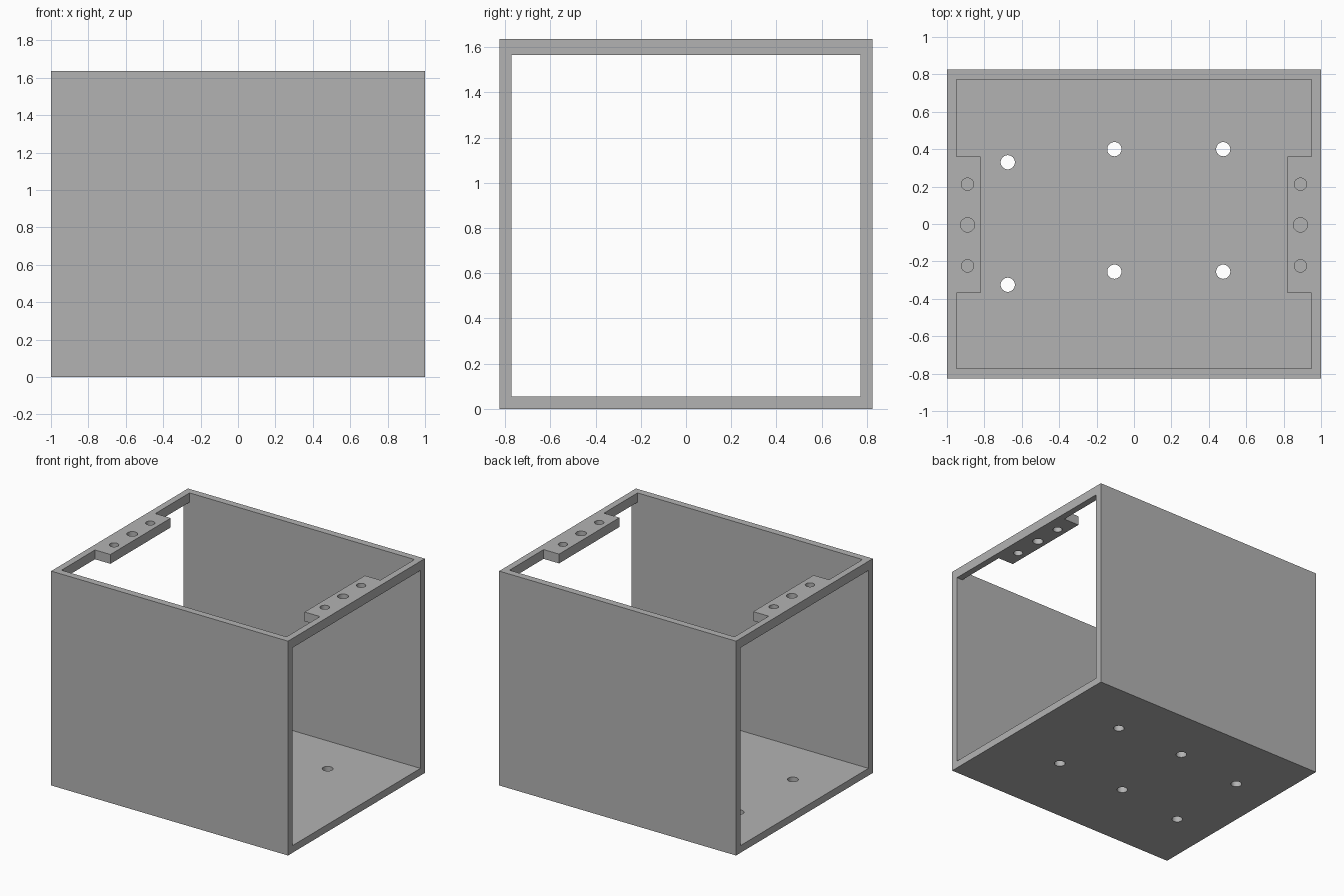
import bpy, bmesh, math
from mathutils import Matrix

cube = bpy.data.objects.get("Cube")
if cube:
    bpy.data.objects.remove(cube, do_unlink=True)

HALF_X, HALF_Y, HEIGHT = 1.0, 0.825, 1.636
INNER_Y, FLOOR, RAIL_Z = 0.772, 0.055, 1.565

grey = bpy.data.materials.new("plain grey")
grey.use_nodes = True
colour = (0.45, 0.45, 0.45, 1)
grey.diffuse_color = colour
grey.node_tree.nodes["Principled BSDF"].inputs["Base Color"].default_value = colour


def make_object(name, bm):
    bmesh.ops.recalc_face_normals(bm, faces=bm.faces[:])
    mesh = bpy.data.meshes.new(name)
    bm.to_mesh(mesh)
    bm.free()
    mesh.materials.append(grey)
    obj = bpy.data.objects.new(name, mesh)
    bpy.context.collection.objects.link(obj)
    return obj


def prism(name, outline, z0, z1):
    bm = bmesh.new()
    face = bm.faces.new([bm.verts.new((x, y, z0)) for x, y in outline])
    top = bmesh.ops.extrude_face_region(bm, geom=[face])["geom"]
    bmesh.ops.translate(bm, vec=(0, 0, z1 - z0),
                        verts=[v for v in top if isinstance(v, bmesh.types.BMVert)])
    return make_object(name, bm)


def rectangle(hx, hy):
    return [(-hx, -hy), (hx, -hy), (hx, hy), (-hx, hy)]


def drill(name, holes, z0, z1):
    bm = bmesh.new()
    for x, y, r in holes:
        bmesh.ops.create_cone(bm, cap_ends=True, segments=32, radius1=r, radius2=r,
                              depth=z1 - z0,
                              matrix=Matrix.Translation((x, y, (z0 + z1) / 2)))
    return make_object(name, bm)


# Solid block that becomes the open box
body = prism("box_shell", rectangle(HALF_X, HALF_Y), 0, HEIGHT)

# Passage from side to side, between floor and top rails
passage = prism("passage_cutter", rectangle(HALF_X + 0.2, INNER_Y), FLOOR, RAIL_Z)

# Top opening, leaving narrow rails with a mounting tab on each side
rail, tab, front, back = 0.95, 0.82, -0.368, 0.36
right = [(rail, -INNER_Y), (rail, front), (tab, front),
         (tab, back), (rail, back), (rail, INNER_Y)]
left = [(-x, y) for x, y in reversed(right)]
opening = prism("opening_cutter", right + left, RAIL_Z - 0.2, HEIGHT + 0.2)

# Screw holes in the floor and in the tabs
floor_holes = [(-0.675, 0.33, 0.038), (-0.675, -0.325, 0.038)]
floor_holes += [(x, y, 0.038) for x in (-0.105, 0.477) for y in (0.4, -0.255)]
tab_holes = [(side * 0.89, y, r) for side in (-1, 1)
             for y, r in ((0.213, 0.033), (-0.005, 0.038), (-0.224, 0.033))]
cutters = [passage, opening,
           drill("floor_drill", floor_holes, -0.1, 0.2),
           drill("tab_drill", tab_holes, RAIL_Z - 0.1, HEIGHT + 0.1)]

for cutter in cutters:
    cutter.hide_render = True
    mod = body.modifiers.new(cutter.name, "BOOLEAN")
    mod.operation = "DIFFERENCE"
    mod.solver = "EXACT"
    mod.object = cutter

# Bake the cuts, then drop the cutters
bpy.context.view_layer.update()
graph = bpy.context.evaluated_depsgraph_get()
baked = bpy.data.meshes.new_from_object(body.evaluated_get(graph))
body.modifiers.clear()
body.data = baked
for cutter in cutters:
    bpy.data.objects.remove(cutter, do_unlink=True)

# Merge leftover flat seams and smooth only the hole walls
bm = bmesh.new()
bm.from_mesh(baked)
bmesh.ops.remove_doubles(bm, verts=bm.verts[:], dist=0.0001)
bmesh.ops.dissolve_limit(bm, angle_limit=math.radians(1),
                         verts=bm.verts[:], edges=bm.edges[:])
bm.to_mesh(baked)
bm.free()
bpy.ops.object.select_all(action="DESELECT")
body.select_set(True)
bpy.context.view_layer.objects.active = body
bpy.ops.object.shade_smooth_by_angle(angle=math.radians(30))
